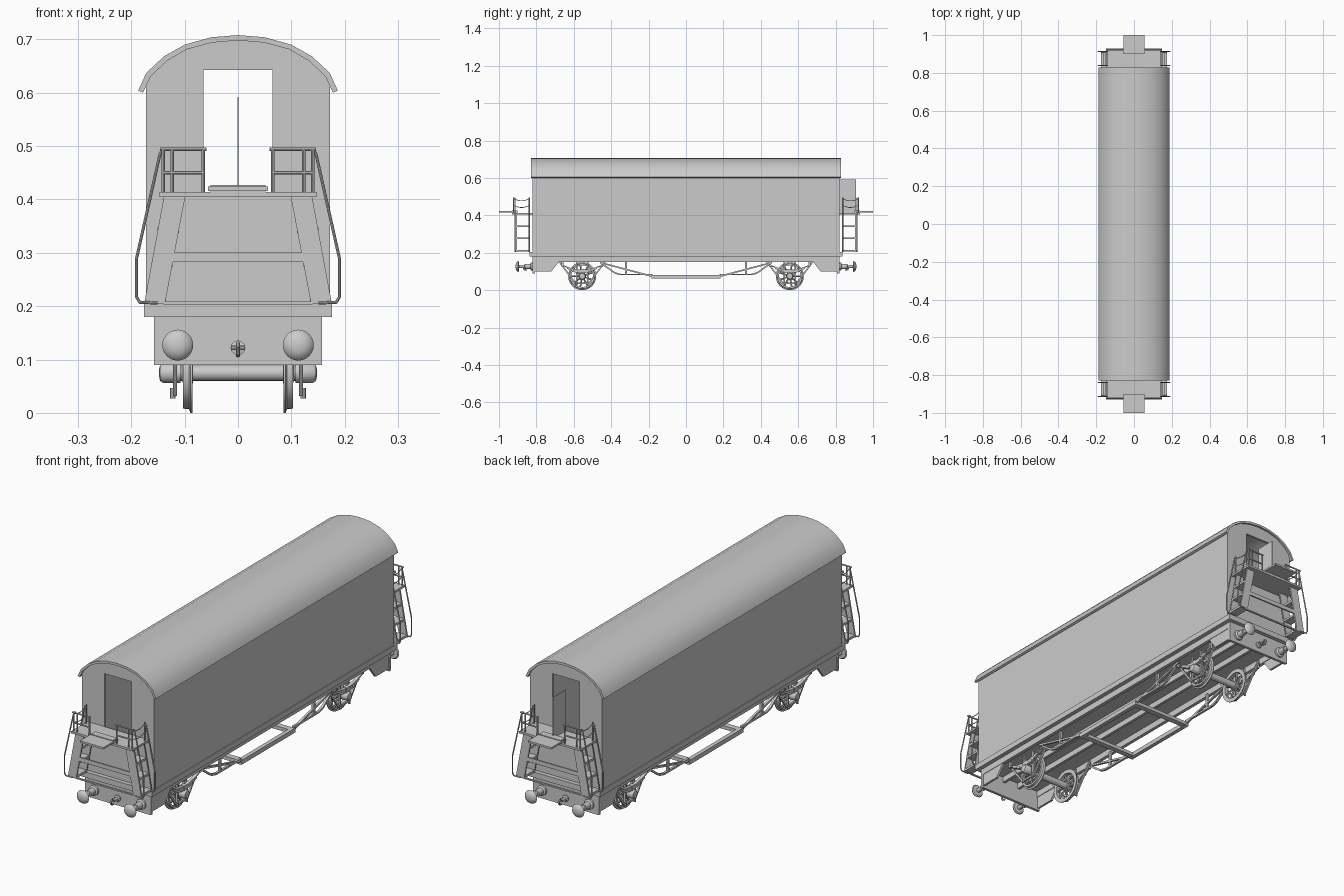
import bpy, bmesh, math
from mathutils import Vector

if "Cube" in bpy.data.objects:
    bpy.data.objects.remove(bpy.data.objects["Cube"])


def finish(name, bm, mirror="", smooth=True):
    bmesh.ops.recalc_face_normals(bm, faces=bm.faces)
    me = bpy.data.meshes.new(name)
    bm.to_mesh(me)
    bm.free()
    if smooth:
        for p in me.polygons:
            p.use_smooth = True
        me.set_sharp_from_angle(angle=math.radians(35))
    ob = bpy.data.objects.new(name, me)
    bpy.context.collection.objects.link(ob)
    if mirror:
        m = ob.modifiers.new("Mirror", 'MIRROR')
        m.use_axis = ("x" in mirror, "y" in mirror, False)
        m.use_mirror_merge = False
    return ob


def add_prism(bm, pts, axis, t0, t1):
    f = (lambda t, a, b: (t, a, b)) if axis == "x" else (lambda t, a, b: (a, t, b))
    r0, r1 = [[bm.verts.new(f(t, *p)) for p in pts] for t in (t0, t1)]
    n = len(pts)
    bm.faces.new(r0)
    bm.faces.new(r1[::-1])
    for i in range(n):
        bm.faces.new((r0[i], r1[i], r1[(i + 1) % n], r0[(i + 1) % n]))


def prism(name, pts, axis, t0, t1, mirror=""):
    bm = bmesh.new()
    add_prism(bm, pts, axis, t0, t1)
    return finish(name, bm, mirror)


def box(name, x0, x1, y0, y1, z0, z1, mirror=""):
    return prism(name, [(y0, z0), (y1, z0), (y1, z1), (y0, z1)], "x", x0, x1, mirror)


def tubes(name, paths, r, mirror="xy", seg=8):
    bm = bmesh.new()
    for path in paths:
        for a, b in zip(path, path[1:]):
            a, b = Vector(a), Vector(b)
            d = b - a
            m = d.to_track_quat('Z', 'Y').to_matrix().to_4x4()
            m.translation = (a + b) / 2
            bmesh.ops.create_cone(bm, cap_ends=True, segments=seg, radius1=r, radius2=r,
                                  depth=d.length + r * 0.6, matrix=m)
    return finish(name, bm, mirror)


def straps(name, lines, w, x0, x1, mirror="xy"):
    # flat bars lying in the side (y, z) plane
    bm = bmesh.new()
    for path in lines:
        for (ya, za), (yb, zb) in zip(path, path[1:]):
            l = math.hypot(yb - ya, zb - za)
            ny, nz = -(zb - za) / l * w / 2, (yb - ya) / l * w / 2
            add_prism(bm, [(ya + ny, za + nz), (yb + ny, zb + nz),
                           (yb - ny, zb - nz), (ya - ny, za - nz)], "x", x0, x1)
    return finish(name, bm, mirror)


def lathe(name, prof, axis, c, seg=24, closed=False, mirror="xy"):
    # prof holds (radius, position along the axis); c is the centre in the other two axes
    bm = bmesh.new()
    rings = []
    for r, t in prof:
        ring = []
        for i in range(seg):
            a = 2 * math.pi * i / seg
            u, v = c[0] + r * math.cos(a), c[1] + r * math.sin(a)
            ring.append(bm.verts.new((t, u, v) if axis == "x" else (u, t, v)))
        rings.append(ring)
    for k in range(len(rings) if closed else len(rings) - 1):
        p, q = rings[k], rings[(k + 1) % len(rings)]
        for i in range(seg):
            j = (i + 1) % seg
            bm.faces.new((p[i], p[j], q[j], q[i]))
    if not closed:
        bm.faces.new(rings[0])
        bm.faces.new(rings[-1])
    return finish(name, bm, mirror)


# Roof shell
outer = [(.187, .604), (.172, .637), (.139, .668), (.10, .690), (.05, .704), (0, .708)]
inner = [(.178, .600), (.164, .630), (.134, .659), (.097, .681), (.049, .694), (0, .698)]
flip = lambda pts: [(-x, z) for x, z in pts[-2::-1]]
prism("roof", outer + flip(outer) + (inner + flip(inner))[::-1], "y", -.828, .828)

# Body walls, ends with door openings, floor
box("side_wall", .164, .172, -.82, .82, .19, .625, "x")
prism("end_wall", [(0, .19), (.172, .19), (.172, .618)] + inner[1:] +
      [(0, .643), (.065, .643), (.065, .41), (0, .41)], "y", .81, .82, "xy")
box("floor", -.176, .176, -.822, .822, .18, .204)
box("end_sill", -.176, .176, .822, .838, .18, .204, "y")
box("door_leaf", -.001, .001, .82, .91, .41, .592)

# Underframe: sole bars, buffer beams and gussets
box("sole_bar", .142, .157, -.81, .81, .152, .18, "x")
box("buffer_beam", -.157, .157, .808, .82, .09, .18, "y")
prism("end_gusset", [(.81, .10), (.72, .10), (.68, .152), (.81, .152)], "x", .145, .155, "xy")
box("center_beam", .035, .047, -.81, .81, .155, .18, "x")

# End platforms with gangway plates
box("platform", -.147, .147, .82, .93, .405, .414, "y")
box("gangway_plate", -.056, .056, .90, 1.0, .416, .424, "y")
box("gangway_hinge", -.052, .052, .90, .93, .410, .427, "y")

# Ladders: sloping stringers, treads, cross bars
string = [(.138, .41), (.098, .41), (.137, .204), (.176, .204)]
prism("ladder_stringer_outer", string, "y", .904, .911, "xy")
prism("ladder_stringer_inner", string, "y", .836, .842, "xy")
for z in (.211, .278, .342):
    x = .176 - .038 * (z - .204) / .206
    box("ladder_tread", x - .04, x, .840, .906, z - .005, z + .005, "xy")
box("ladder_cross_bar", -.125, .125, .904, .911, .283, .301, "y")
box("ladder_bottom_bar", -.14, .14, .904, .911, .203, .209, "y")

# Platform railings, side chains and long ladder handrails
y = .922
tubes("railing", [
    [(.145, y, .494), (.060, y, .494)],
    [(.140, y, .45), (.065, y, .45)],
    [(.140, y, .41), (.140, y, .494)],
    [(.123, y, .41), (.123, y, .494)],
    [(.065, y, .41), (.065, y, .494)],
    [(.140, .838, .41), (.140, .838, .494)]], .0032)
tubes("side_chain", [[(.140, .92 - .0164 * i, z - .010 * math.sin(math.pi * i / 5))
                      for i in range(6)] for z in (.488, .452)], .0018, seg=6)
tubes("ladder_handrail", [[(.140, yy, .494), (.146, yy, .486), (.190, yy, .29), (.190, yy, .217),
                           (.184, yy, .207), (.152, yy, .206)] for yy in (.914, .838)], .0028)

# Buffers and coupling hook
lathe("buffer", [(.022, .82), (.022, .828), (.014, .832), (.014, .862), (.009, .863), (.009, .892),
                 (.025, .893), (.029, .897), (.024, .905), (.013, .910), (.003, .911)],
      "y", (.113, .127))
lathe("coupling_base", [(.014, .82), (.014, .826), (.006, .828), (.006, .85)], "y", (0, .122),
      12, mirror="y")
tubes("coupling_hook", [[(0, .845, .122), (0, .862, .130), (0, .870, .122), (0, .864, .111),
                         (0, .852, .108)],
                        [(-.012, .840, .122), (.012, .840, .122)]], .004, "y")

# Wheels: flanged tyre, hub, spokes, axle
ay, az = .555, .075
lathe("wheel_tyre", [(.058, .085), (.075, .085), (.075, .089), (.068, .092), (.067, .103), (.058, .103)],
      "x", (ay, az), 32, True)
lathe("wheel_hub", [(.02, .084), (.02, .102), (.014, .106)], "x", (ay, az), 16)
tubes("wheel_spokes", [[(.094, ay + .012 * math.cos(a), az + .012 * math.sin(a)),
                        (.094, ay + .060 * math.cos(a), az + .060 * math.sin(a))]
                       for a in [2 * math.pi * i / 9 for i in range(9)]], .0045, seg=6)
lathe("axle", [(.015, -.12), (.015, .12)], "x", (ay, az), 16, mirror="y")

# Axle boxes, axle guards, leaf springs
lathe("axle_box", [(.019, .108), (.019, .140), (.015, .146), (.006, .148)], "x", (ay, az), 16)
straps("axle_guard", [[(ay + s * .03, .155), (ay + s * .03, .032)] for s in (-1, 1)] +
       [[(ay + s * .125, .155), (ay + s * .034, .034)] for s in (-1, 1)] +
       [[(ay - .036, .037), (ay + .036, .037)]], .008, .114, .122)
springs = []
for k, half in enumerate((.105, .08, .055)):
    springs.append([(ay + half * t, .107 - .006 * k + .026 * (half * t / .105) ** 2)
                    for t in (-1, -.6, -.2, .2, .6, 1)])
straps("leaf_spring", springs, .006, .122, .136)
box("spring_hanger", .124, .136, ay + .10, ay + .11, .128, .155, "xy")
box("spring_hanger_inner", .124, .136, ay - .11, ay - .10, .128, .155, "xy")
box("spring_buckle", .120, .138, ay - .010, ay + .010, .088, .113, "xy")
tubes("guard_bolt", [[(.122, ay + s * .03, .028), (.122, ay + s * .03, .045)] for s in (-1, 1)], .005)

# Truss frame under the floor
box("truss_bar", .128, .146, -.185, .185, .062, .081, "x")
box("truss_cross_member", -.13, .13, .160, .185, .064, .079, "y")
straps("truss_diagonal", [[(.18, .074), (.46, .148)],
                          [(.18, .084), (.35, .084), (.38, .092), (.44, .135)]], .008, .132, .142)
box("truss_post", .132, .142, .315, .325, .084, .155, "xy")
